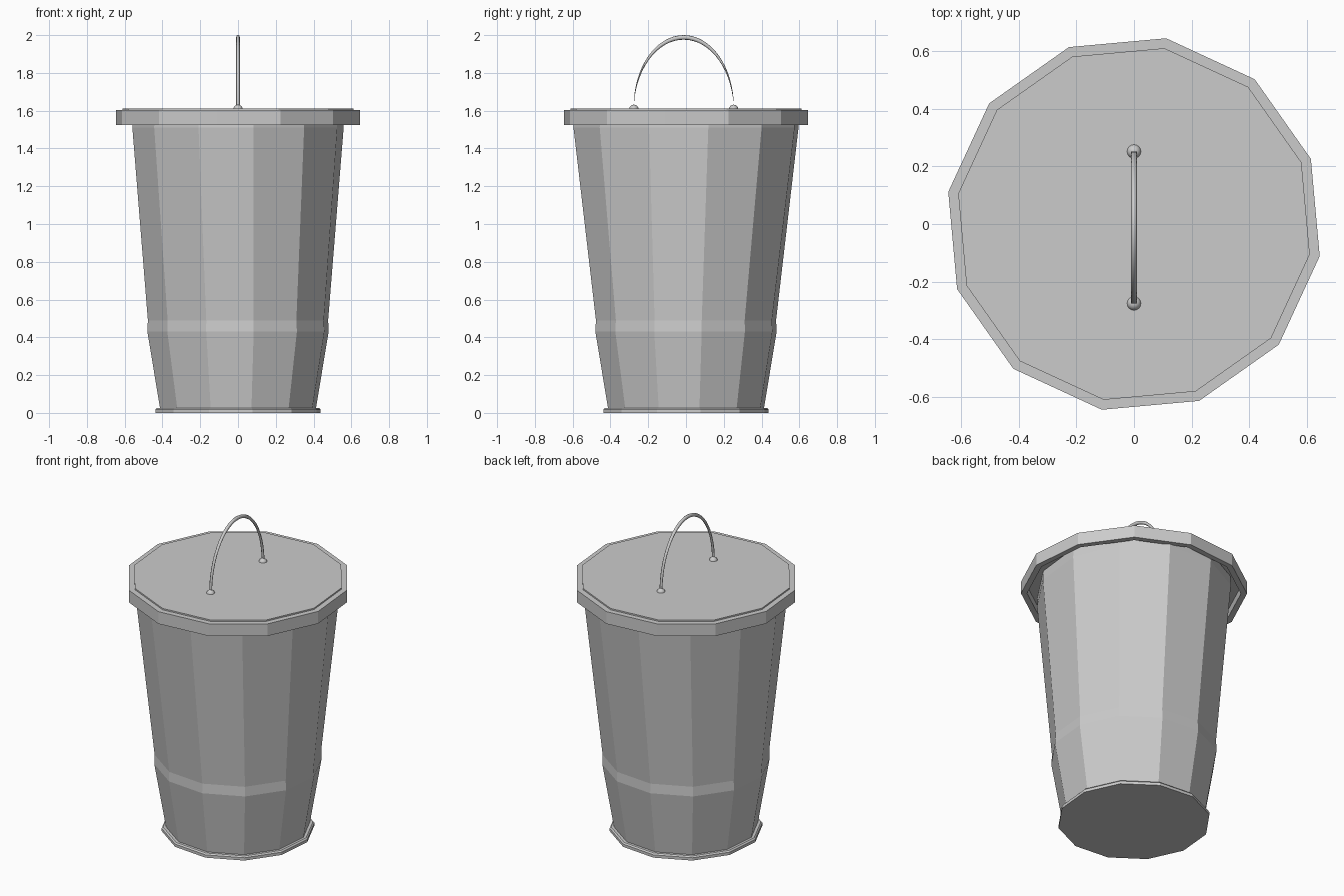
import bpy, bmesh
from math import sin, cos, pi, radians

if "Cube" in bpy.data.objects:
    bpy.data.objects.remove(bpy.data.objects["Cube"])

N = 12


def mesh_object(name, bm):
    bmesh.ops.recalc_face_normals(bm, faces=bm.faces)
    mesh = bpy.data.meshes.new(name)
    bm.to_mesh(mesh)
    bm.free()
    obj = bpy.data.objects.new(name, mesh)
    bpy.context.collection.objects.link(obj)
    return obj


def bridge(bm, rings):
    for a, b in zip(rings, rings[1:]):
        n = len(a)
        for i in range(n):
            j = (i + 1) % n
            bm.faces.new((a[i], a[j], b[j], b[i]))


def lathe(name, profile, offset, cap_start=False, cap_end=False):
    """Each profile row: x radius, y radius, z, skew."""
    bm = bmesh.new()
    rings = []
    for rx, ry, z, skew in profile:
        ring = []
        for i in range(N):
            a = radians(offset) + 2 * pi * i / N
            c, s = cos(a), sin(a)
            ring.append(bm.verts.new((rx * c + skew * s, ry * s + skew * c, z)))
        rings.append(ring)
    bridge(bm, rings)
    if cap_start:
        bm.faces.new(rings[0])
    if cap_end:
        bm.faces.new(rings[-1])
    return mesh_object(name, bm)


# Tapered bin body with a shallow band, slightly oval at the mouth
lathe("bin_body", [
    (0.418, 0.418, 0.02, 0), (0.487, 0.487, 0.43, 0), (0.484, 0.484, 0.49, 0.001),
    (0.565, 0.607, 1.51, 0.015), (0.562, 0.604, 1.57, 0.015)], 9.8, cap_start=True)

# Base plate
lathe("base_plate", [
    (0.444, 0.444, 0.0, 0), (0.444, 0.444, 0.018, 0), (0.436, 0.436, 0.026, 0)],
    9.8, cap_start=True, cap_end=True)

# Hollow lid with a raised centre panel
lid_rows = [(0.62, 1.575), (0.62, 1.525), (0.655, 1.525), (0.655, 1.603),
            (0.62, 1.603), (0.62, 1.612)]
lathe("lid", [(r, r, z, 0) for r, z in lid_rows], -9.8, cap_start=True, cap_end=True)

# Arched handle, thin towards its feet
bm = bmesh.new()
rings = []
for i in range(33):
    t = pi * i / 32
    y = -0.012 - 0.265 * cos(t)
    z = 1.61 + 0.378 * sin(t)
    rings.append([bm.verts.new((0.01 * cos(k * pi / 4), y, z + 0.012 * sin(k * pi / 4)))
                  for k in range(8)])
bridge(bm, rings)
bm.faces.new(rings[0])
bm.faces.new(rings[-1])
handle = mesh_object("handle", bm)
for p in handle.data.polygons:
    p.use_smooth = len(p.vertices) == 4

# Round handle mounts
for name, y in (("front_handle_mount", -0.276), ("back_handle_mount", 0.252)):
    bpy.ops.mesh.primitive_uv_sphere_add(segments=16, ring_count=8, radius=0.025,
                                         location=(0, y, 1.607))
    bpy.context.object.name = name
    bpy.ops.object.shade_smooth()
